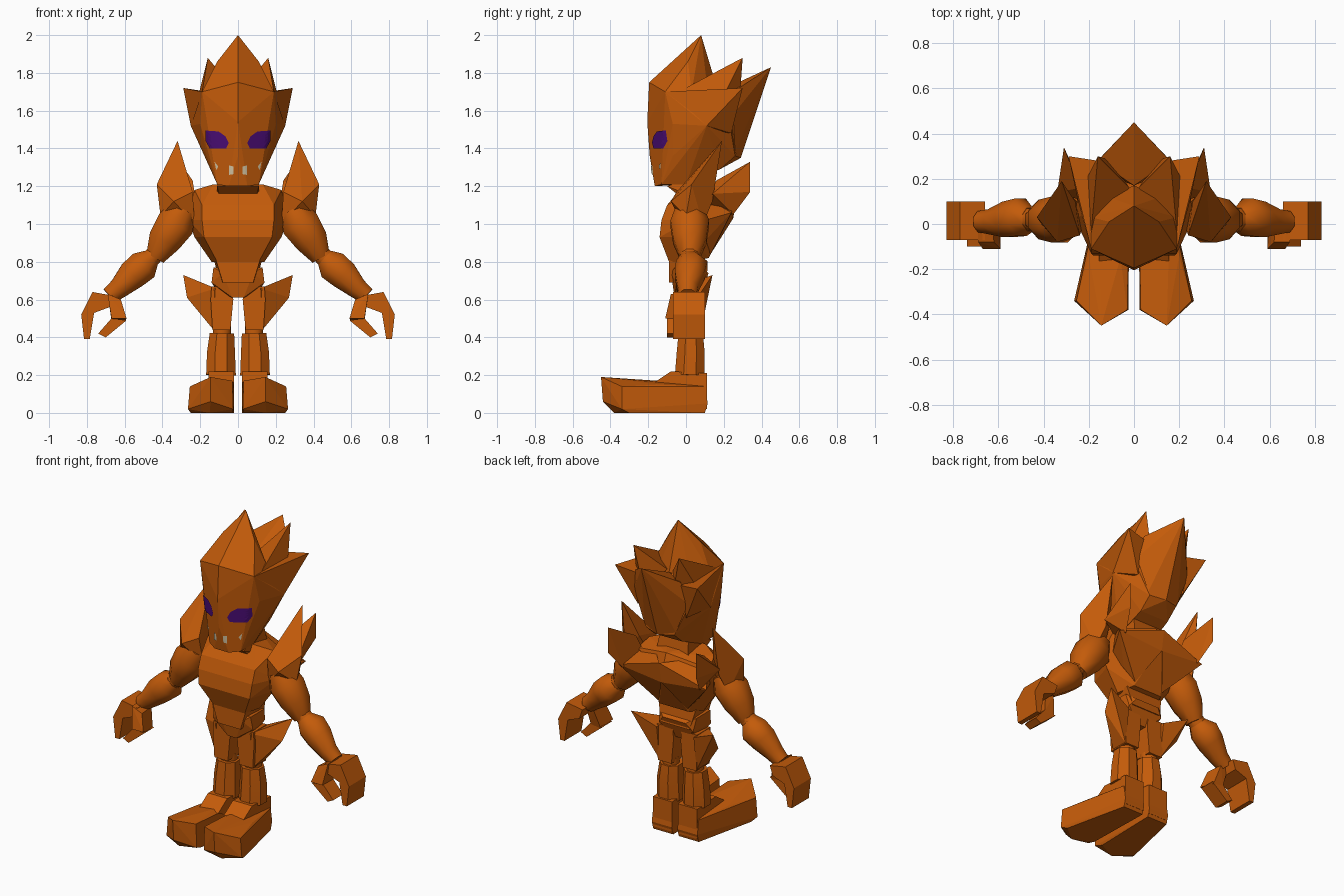
import bpy
import bmesh
import math
from mathutils import Vector
from mathutils.bvhtree import BVHTree

default_cube = bpy.data.objects.get("Cube")
if default_cube:
    bpy.data.objects.remove(default_cube, do_unlink=True)


def make_material(name, color):
    mat = bpy.data.materials.new(name)
    mat.use_nodes = True
    mat.diffuse_color = (*color, 1)
    mat.node_tree.nodes["Principled BSDF"].inputs["Base Color"].default_value = (*color, 1)
    return mat


hide_mat = make_material("burnt orange", (.55, .105, .003))
eye_mat = make_material("deep purple", (.07, .004, .18))
tooth_mat = make_material("ivory", (.65, .55, .36))


def finish(bm, name, mat, smooth=0):
    mesh = bpy.data.meshes.new(name)
    bm.to_mesh(mesh)
    bm.free()
    obj = bpy.data.objects.new(name, mesh)
    bpy.context.collection.objects.link(obj)
    mesh.materials.append(mat)
    if smooth:
        bpy.ops.object.select_all(action="DESELECT")
        obj.select_set(True)
        bpy.context.view_layer.objects.active = obj
        bpy.ops.object.shade_smooth_by_angle(angle=math.radians(smooth))
    return obj


def hull(name, points):
    """Faceted solid wrapped around a few corner points."""
    bm = bmesh.new()
    for point in points:
        bm.verts.new(point)
    result = bmesh.ops.convex_hull(bm, input=bm.verts[:])
    loose = {v for v in result["geom_interior"] + result["geom_unused"]
             if isinstance(v, bmesh.types.BMVert)}
    bmesh.ops.delete(bm, geom=list(loose), context="VERTS")
    bmesh.ops.dissolve_limit(bm, angle_limit=math.radians(4), verts=bm.verts[:], edges=bm.edges[:])
    bmesh.ops.recalc_face_normals(bm, faces=bm.faces[:])
    return finish(bm, name, hide_mat)


def both(points):
    """Corner points plus their mirror images."""
    return points + [(-x, y, z) for x, y, z in points if x]


def pair(name, points):
    for side, sign in (("left", 1), ("right", -1)):
        hull(f"{side}_{name}", [(sign * x, y, z) for x, y, z in points])


def slab_pair(name, profile, front, back):
    """Mirrored slabs: an x-z profile given depth along y."""
    pair(name, [(x, y, z) for x, z in profile for y in (front, back)])


def limb_pair(name, stations, sides=8, smooth=50):
    """Mirrored tubes through (x, y, z, radius) stations."""
    for side, sign in (("left", 1), ("right", -1)):
        bm = bmesh.new()
        centers = [Vector((sign * x, y, z)) for x, y, z, r in stations]
        axis = (centers[-1] - centers[0]).normalized()
        across = axis.cross(Vector((0, 1, 0))).normalized()
        depth = axis.cross(across)
        turns = [math.tau * (i + .5) / sides for i in range(sides)]
        rings = []
        for center, station in zip(centers, stations):
            rings.append([bm.verts.new(center + station[3] * (across * math.cos(t) + depth * math.sin(t)))
                          for t in turns])
        for low, high in zip(rings, rings[1:]):
            for i in range(sides):
                j = (i + 1) % sides
                bm.faces.new((low[i], low[j], high[j], high[i]))
        bm.faces.new(rings[0])
        bm.faces.new(rings[-1])
        bmesh.ops.recalc_face_normals(bm, faces=bm.faces[:])
        finish(bm, f"{side}_{name}", hide_mat, smooth)


# Head core
head = hull("head", both([
    (0, -.195, 1.75), (0, -.205, 1.54), (0, -.192, 1.36), (.19, -.11, 1.7),
    (.2, -.07, 1.53), (.165, -.07, 1.36), (.05, -.17, 1.31), (.11, -.13, 1.21),
    (.05, -.165, 1.2), (.25, .11, 1.52), (.11, 0, 1.21), (.1, .18, 1.29),
    (.1, .26, 1.36), (0, .29, 1.35), (.2, .22, 1.6), (0, .15, 1.7)]))

# Crest of spikes
hull("crown_spike", both([
    (0, .08, 2), (0, -.195, 1.75), (.19, -.11, 1.7), (.11, .01, 1.86),
    (.19, .03, 1.7), (.12, .12, 1.66), (0, .17, 1.7)]))
hull("back_spike", both([
    (0, .45, 1.83), (.16, .28, 1.72), (.19, .25, 1.58), (0, .17, 1.7),
    (.11, .26, 1.38), (0, .29, 1.35)]))
pair("upper_head_spike", [
    (.16, .3, 1.88), (.19, -.04, 1.7), (.02, .16, 1.71), (.22, .18, 1.64), (.1, .28, 1.6)])
pair("lower_head_spike", [
    (.29, .3, 1.72), (.19, -.11, 1.7), (.2, -.07, 1.53), (.25, .11, 1.52),
    (.17, .24, 1.48), (.16, .28, 1.7)])

# Eyes and teeth laid onto the face
bm = bmesh.new()
bm.from_mesh(head.data)
face_surface = BVHTree.FromBMesh(bm)
bm.free()


def face_plate(name, outline, mat):
    for side, sign in (("left", 1), ("right", -1)):
        bm = bmesh.new()
        face = bm.faces.new([bm.verts.new((sign * x, -1, z)) for x, z in outline])
        face.normal_update()
        if face.normal.y > 0:
            face.normal_flip()
        bmesh.ops.poke(bm, faces=[face])
        bmesh.ops.subdivide_edges(bm, edges=bm.edges[:], cuts=3, use_grid_fill=True)
        for vert in bm.verts:
            spot, normal, _, _ = face_surface.ray_cast(vert.co, Vector((0, 1, 0)))
            if spot:
                vert.co = spot + normal * .005
        finish(bm, f"{side}_{name}", mat)


face_plate("eye", [(.168, 1.495), (.1, 1.49), (.065, 1.465), (.047, 1.43), (.06, 1.4),
                   (.145, 1.4), (.168, 1.44)], eye_mat)
face_plate("front_tooth", [(.024, 1.265), (.044, 1.26), (.044, 1.31), (.022, 1.305)], tooth_mat)
face_plate("side_tooth", [(.102, 1.305), (.113, 1.285), (.122, 1.33)], tooth_mat)

# Neck and torso
hull("neck", both([(.11, -.1, 1.2), (.1, .12, 1.27), (.1, -.05, 1.16), (.12, .15, 1.1)]))
hull("chest", both([
    (.13, -.01, 1.21), (.23, .04, 1.18), (.19, -.1, 1.1), (.19, -.13, 1.02), (.18, -.14, .93),
    (.26, .02, 1.02), (.23, .03, .93), (.25, .13, 1.14), (0, .2, 1.2), (0, .25, 1.07),
    (.11, -.09, .8), (.14, .02, .8), (.1, .12, .82)]))
pair("back_wing", [
    (.31, .24, 1.06), (.2, .05, 1.17), (0, .27, 1.16), (0, .25, 1.03), (.1, .13, .84),
    (.17, .11, .92), (.2, .03, 1)])
hull("waist", both([(.12, -.09, .82), (.08, -.09, .69), (.13, .09, .82), (.1, .11, .7)]))
hull("pelvis", both([
    (.13, -.06, .77), (.08, -.08, .74), (.14, -.05, .69), (.13, .08, .77), (.08, .12, .74),
    (.12, .1, .69), (.03, -.06, .61), (.03, .07, .61), (.1, .03, .63)]))

# Shoulders with their spikes
pair("shoulder", [
    (.32, .19, 1.44), (.43, .03, 1.21), (.41, 0, 1.04), (.34, -.08, 1.12), (.24, -.05, 1.17),
    (.23, -.02, 1), (.33, .14, 1.12), (.36, .09, 1), (.26, .1, 1.2)])
pair("shoulder_blade_spike", [
    (.31, .34, 1.33), (.31, .34, 1.17), (.24, .16, 1.23), (.27, .25, 1.05), (.22, .1, 1.1),
    (.34, .14, 1.16)])

# Arms
limb_pair("upper_arm", [(.29, .02, 1.08, .08), (.33, .02, 1, .11), (.39, .02, .91, .095),
                        (.44, .02, .82, .055)])
limb_pair("elbow", [(.42, .02, .86, .05), (.48, .02, .8, .055)])
limb_pair("forearm", [(.46, .02, .82, .055), (.5, .03, .78, .09), (.56, .02, .73, .085),
                      (.63, .01, .66, .06), (.68, .01, .62, .05)])

# Clawed hands
slab_pair("palm", [(.66, .62), (.77, .64), (.83, .52), (.76, .53), (.68, .56)], -.07, .1)
slab_pair("fingers", [(.76, .54), (.83, .52), (.815, .39), (.785, .39), (.78, .47)], -.07, .1)
pair("thumb_base", [
    (.69, -.08, .63), (.69, .03, .63), (.62, -.08, .6), (.63, .03, .6), (.59, -.11, .5),
    (.6, 0, .48), (.67, -.11, .5), (.67, 0, .49)])
slab_pair("thumb_tip", [(.59, .49), (.67, .5), (.74, .42), (.7, .4)], -.1, 0)

# Legs
slab_pair("thigh", [(.03, .67), (.14, .67), (.145, .6), (.135, .44), (.04, .44), (.025, .6)], -.045, .09)
pair("hip_fin", [
    (.29, .14, .73), (.27, .06, .61), (.12, -.05, .66), (.13, .11, .66), (.13, -.03, .44),
    (.13, .08, .44)])
limb_pair("knee", [(.085, .03, .46, .052), (.085, .03, .4, .052)])
limb_pair("shin", [(.085, .025, .42, .07), (.09, .025, .32, .08), (.09, .02, .2, .085)], 8, 30)

# Feet
pair("ankle", [
    (x, y, z) for x in (.02, .155) for y, z in ((-.08, .22), (-.17, .16), (.11, .21), (.11, .02))])
pair("foot", [
    (.145, -.45, .19), (.255, -.34, .14), (.03, -.38, .17), (.145, -.44, .06), (.265, -.34, .02),
    (.025, -.38, .02), (.15, -.38, 0), (.25, -.3, 0), (.03, -.32, 0), (.06, -.15, .17),
    (.2, -.14, .15), (.02, .1, 0), (.16, .1, 0), (.02, .115, .05), (.16, .115, .05),
    (.02, .1, .14), (.16, .1, .14)])
